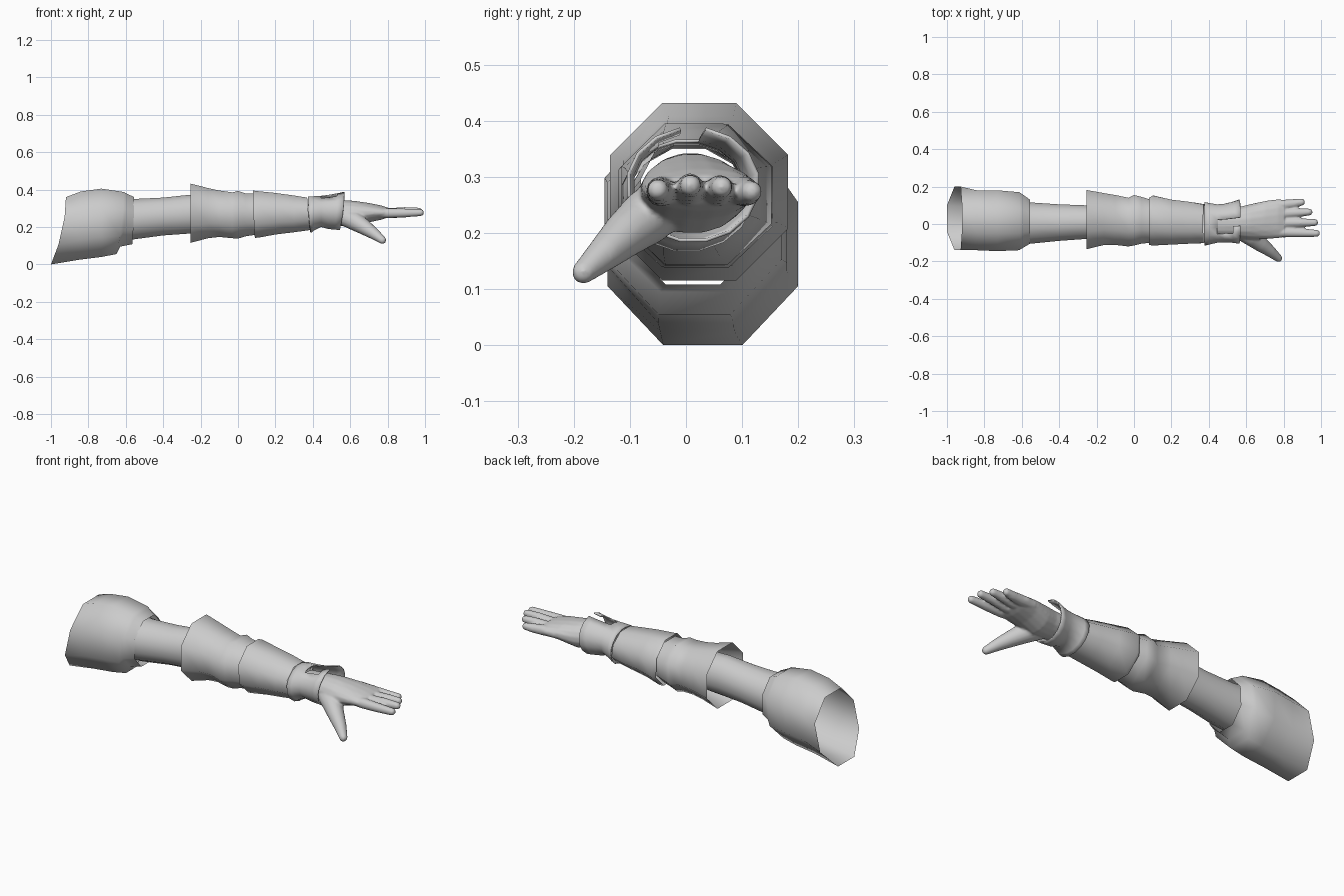
import bpy, bmesh, math
from mathutils import Vector

if "Cube" in bpy.data.objects:
    bpy.data.objects.remove(bpy.data.objects["Cube"])

grey = bpy.data.materials.new("light grey")
grey.diffuse_color = (0.6, 0.6, 0.6, 1)
grey.use_nodes = True
grey.node_tree.nodes["Principled BSDF"].inputs["Base Color"].default_value = grey.diffuse_color


def finish(bm, name, angle=60):
    bmesh.ops.recalc_face_normals(bm, faces=bm.faces)
    me = bpy.data.meshes.new(name)
    bm.to_mesh(me)
    bm.free()
    me.materials.append(grey)
    ob = bpy.data.objects.new(name, me)
    bpy.context.collection.objects.link(ob)
    bpy.ops.object.select_all(action='DESELECT')
    ob.select_set(True)
    bpy.context.view_layer.objects.active = ob
    bpy.ops.object.shade_smooth_by_angle(angle=math.radians(angle))
    return ob


def bridge(bm, loops, cap=False):
    n = len(loops[0])
    for a, b in zip(loops, loops[1:]):
        for i in range(n):
            j = (i + 1) % n
            bm.faces.new((a[i], a[j], b[j], b[i]))
    if cap:
        bm.faces.new(loops[0])
        bm.faces.new(loops[-1])


# Tube along x; ring = (x at top, x at bottom, y min, y max, z min, z max)
def tube(bm, rings, n, cap=False):
    k = 1 / math.cos(math.pi / n)
    loops = []
    for xt, xb, y0, y1, z0, z1 in rings:
        loop = []
        for i in range(n):
            a = 2 * math.pi * (i + 0.5) / n
            y = (y0 + y1) / 2 + (y1 - y0) / 2 * k * math.cos(a)
            z = (z0 + z1) / 2 + (z1 - z0) / 2 * k * math.sin(a)
            t = (z1 - z) / (z1 - z0)
            loop.append(bm.verts.new((xt + (xb - xt) * t * abs(t), y, z)))
        loops.append(loop)
    bridge(bm, loops, cap)


# Round limb through (x, y, z, radius) points with a ball tip
def limb(bm, pts, n=16):
    loops = []
    for i, p in enumerate(pts):
        d = Vector(pts[min(i + 1, len(pts) - 1)][:3]) - Vector(pts[max(i - 1, 0)][:3])
        q = d.to_track_quat('Z', 'Y')
        loops.append([bm.verts.new(Vector(p[:3]) + q @ Vector(
            (p[3] * math.cos(2 * math.pi * j / n), p[3] * math.sin(2 * math.pi * j / n), 0)))
            for j in range(n)])
    bridge(bm, loops, True)
    ball = bmesh.ops.create_uvsphere(bm, u_segments=n, v_segments=10, radius=pts[-1][3])
    bmesh.ops.translate(bm, verts=ball["verts"], vec=pts[-1][:3])


# Upper sleeve, wide and slanted at the shoulder
bm = bmesh.new()
tube(bm, [(-.92, -1, -.14, .2, 0, .36),
          (-.84, -.85, -.14, .18, .025, .39),
          (-.73, -.73, -.145, .18, .04, .405),
          (-.61, -.65, -.14, .17, .055, .387),
          (-.595, -.63, -.13, .16, .095, .378),
          (-.555, -.565, -.105, .13, .108, .36)], 8)
finish(bm, "upper_sleeve")

# Bare upper arm
bm = bmesh.new()
tube(bm, [(-.62, -.62, -.105, .12, .125, .355),
          (-.55, -.55, -.105, .115, .135, .35),
          (-.40, -.40, -.09, .105, .155, .357),
          (-.26, -.26, -.08, .1, .165, .372),
          (-.18, -.18, -.08, .1, .17, .37)], 12)
finish(bm, "upper_arm")

# Elbow sleeve
bm = bmesh.new()
tube(bm, [(-.255, -.255, -.135, .182, .115, .432),
          (-.16, -.16, -.112, .165, .14, .408),
          (-.10, -.10, -.112, .155, .147, .395),
          (-.03, -.03, -.12, .14, .14, .385),
          (0, 0, -.115, .155, .138, .393),
          (.04, .04, -.105, .145, .15, .38),
          (.09, .09, -.1, .13, .158, .378)], 8)
finish(bm, "elbow_sleeve")

# Forearm sleeve
bm = bmesh.new()
tube(bm, [(.08, .09, -.112, .14, .142, .395),
          (.10, .11, -.115, .152, .143, .392),
          (.20, .20, -.11, .13, .16, .382),
          (.30, .30, -.105, .118, .172, .368),
          (.37, .395, -.102, .105, .185, .357)], 8)
finish(bm, "forearm_sleeve")

# Wrist cuff, split open along the top
bm = bmesh.new()
tube(bm, [(.375, .39, -.115, .117, .168, .362),
          (.40, .405, -.11, .112, .18, .364),
          (.445, .445, -.1, .105, .2, .367),
          (.485, .48, -.098, .108, .19, .372),
          (.53, .515, -.1, .118, .186, .38),
          (.568, .545, -.105, .13, .184, .388)], 16)
gap = []
for f in bm.faces:
    c = f.calc_center_median()
    wide = -.06 if .44 < c.x < .54 else -.02
    if c.x > .44 and c.z > .33 and wide < c.y < .03:
        gap.append(f)
bmesh.ops.delete(bm, geom=gap, context='FACES')
cuff = finish(bm, "wrist_cuff")
thick = cuff.modifiers.new("thickness", 'SOLIDIFY')
thick.thickness = 0.006

# Hand: palm, four fingers and thumb fused into one skin
bm = bmesh.new()
tube(bm, [(x, x, a, b, c, d) for x, a, b, c, d in (
    (.42, -.07, .08, .222, .33),
    (.56, -.075, .09, .205, .342),
    (.62, -.082, .105, .2, .34),
    (.70, -.08, .122, .225, .328),
    (.77, -.075, .132, .24, .314),
    (.805, -.068, .128, .252, .302))], 16, True)
for y0, y1, z, tip in ((-.045, -.05, .277, .995), (.006, .008, .285, .985),
                       (.057, .064, .282, .955), (.103, .117, .274, .915)):
    limb(bm, [(.72, y0, .275, .024), (.80, y0, .274, .027),
              (.80 + (tip - .8) * .5, (y0 + y1) / 2, z - .002, .0235),
              (tip - .019, y1, z, .019)])
limb(bm, [(.55, -.025, .262, .048), (.63, -.07, .228, .05), (.68, -.11, .196, .041),
          (.73, -.147, .162, .031), (.772, -.183, .13, .021)])
hand = finish(bm, "hand", 180)
fuse = hand.modifiers.new("fuse", 'REMESH')
fuse.mode = 'VOXEL'
fuse.voxel_size = 0.006
fuse.use_smooth_shade = True
soft = hand.modifiers.new("soften", 'SMOOTH')
soft.factor = 0.5
soft.iterations = 5
